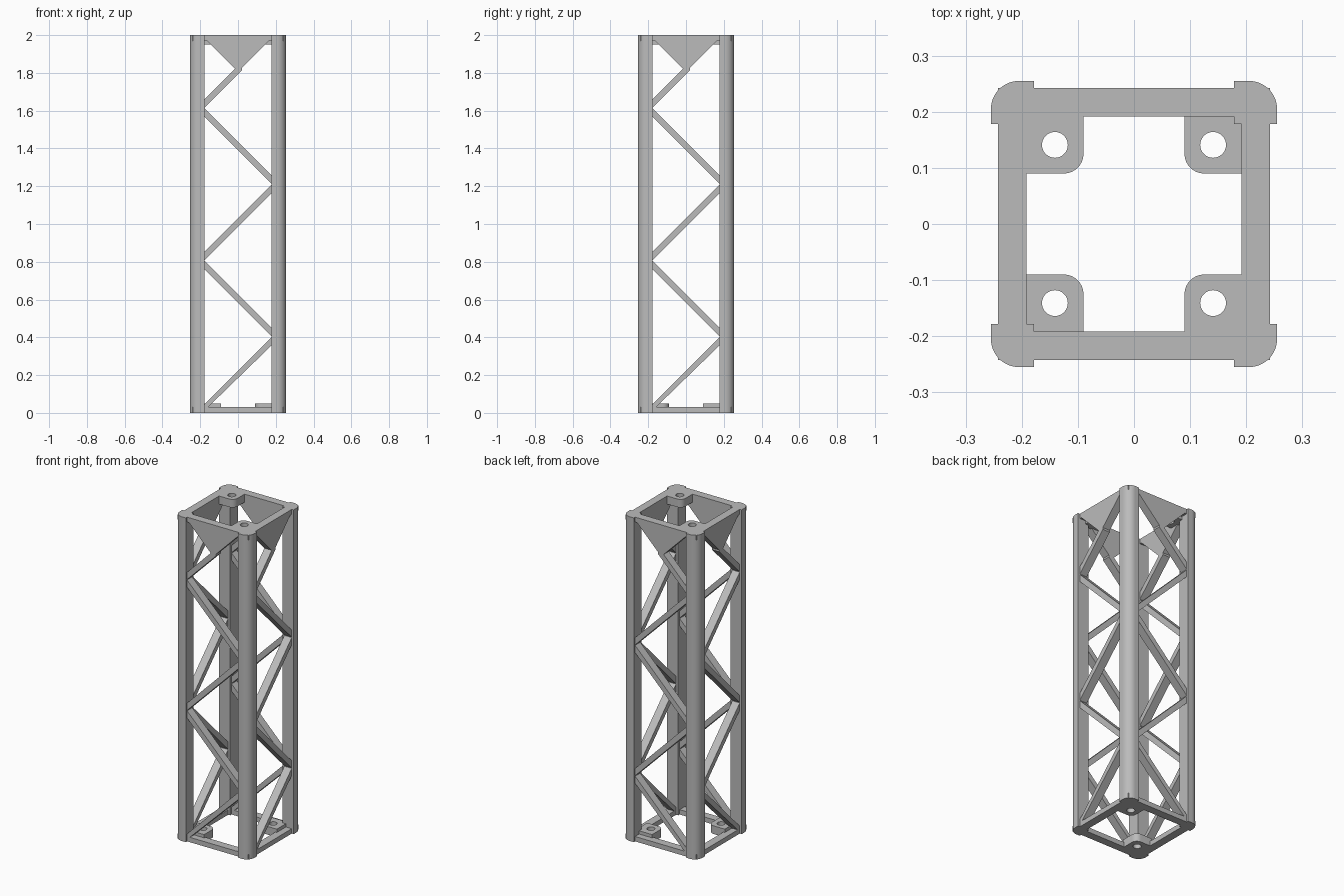
import bpy, bmesh, math
from mathutils import Matrix, Vector

if "Cube" in bpy.data.objects:
    bpy.data.objects.remove(bpy.data.objects["Cube"], do_unlink=True)

GREY = (0.5, 0.5, 0.5, 1.0)
mat = bpy.data.materials.new("plain grey")
mat.use_nodes = True
mat.diffuse_color = GREY
mat.node_tree.nodes["Principled BSDF"].inputs["Base Color"].default_value = GREY

H = 2.0                     # tower height
POST_IN, POST_OUT = 0.178, 0.255
RING_IN, RING_OUT = 0.192, 0.242
RING_T, EAR_T = 0.03, 0.05
STEP = 0.4035               # height of one truss bay
HALF = 0.0225               # half brace height, measured vertically
WALL = (RING_IN + RING_OUT) / 2
WALL_T = RING_OUT - RING_IN


def arc(cx, cy, r, start, end, n):
    """Points along an arc, angles in degrees."""
    angles = [math.radians(start + (end - start) * i / n) for i in range(n + 1)]
    return [(cx + r * math.cos(a), cy + r * math.sin(a)) for a in angles]


def square(r):
    return [(-r, -r), (r, -r), (r, r), (-r, r)]


def prism(name, loops, thickness, matrix):
    """Extrude closed outlines (inner ones become holes) about their plane."""
    curve = bpy.data.curves.new(name, "CURVE")
    curve.dimensions = "2D"
    curve.fill_mode = "BOTH"
    curve.extrude = thickness / 2
    for loop in loops:
        spline = curve.splines.new("POLY")
        spline.points.add(len(loop) - 1)
        for p, (x, y) in zip(spline.points, loop):
            p.co = (x, y, 0, 1)
        spline.use_cyclic_u = True
    temp = bpy.data.objects.new(name + "_outline", curve)
    bpy.context.collection.objects.link(temp)
    dg = bpy.context.evaluated_depsgraph_get()
    mesh = bpy.data.meshes.new_from_object(temp.evaluated_get(dg))
    bpy.data.objects.remove(temp, do_unlink=True)
    bpy.data.curves.remove(curve)

    bm = bmesh.new()
    bm.from_mesh(mesh)
    bmesh.ops.remove_doubles(bm, verts=bm.verts, dist=1e-5)
    bmesh.ops.transform(bm, matrix=matrix, verts=bm.verts)
    bmesh.ops.recalc_face_normals(bm, faces=bm.faces)
    for f in bm.faces:
        f.smooth = True
    bm.to_mesh(mesh)
    bm.free()
    mesh.set_sharp_from_angle(angle=math.radians(30))
    mesh.name = name
    mesh.materials.clear()
    mesh.materials.append(mat)
    obj = bpy.data.objects.new(name, mesh)
    bpy.context.collection.objects.link(obj)
    return obj


def lift(z, turn=0):
    return Matrix.Translation((0, 0, z)) @ Matrix.Rotation(math.radians(turn), 4, "Z")


def wall(u, n, offset):
    """Plane with horizontal axis u, vertical z and normal n."""
    m = Matrix((u, Vector((0, 0, 1)), n)).transposed().to_4x4()
    m.translation = n * offset
    return m


# Corner posts: square inside, rounded outside
R = 0.05
post = [(POST_IN, POST_IN), (POST_OUT, POST_IN)]
post += arc(POST_OUT - R, POST_OUT - R, R, 0, 90, 12) + [(POST_IN, POST_OUT)]
corners = {"back_left": 0, "back_right": 90, "front_right": 180, "front_left": 270}
for name, turn in corners.items():
    prism("post_" + name, [post], H, lift(H / 2, turn))

# Bottom and top frames
for name, z in (("bottom_frame", RING_T / 2), ("top_frame", H - RING_T / 2)):
    prism(name, [square(RING_OUT), square(RING_IN)], RING_T, lift(z))

# Bolt ears: one diagonal pair at the bottom, the other at the top
E, ER, C = 0.09, 0.035, 0.141
ear = [(RING_IN + 0.01, RING_IN + 0.01), (E, RING_IN + 0.01)]
ear += arc(E + ER, E + ER, ER, 180, 270, 8) + [(RING_IN + 0.01, E)]
hole = arc(C, C, 0.023, 0, 360, 32)[:-1]
for name, turn in corners.items():
    z = EAR_T / 2 if turn in (0, 180) else H - EAR_T / 2
    prism("bolt_ear_" + name, [ear, hole], EAR_T, lift(z, turn))

# Zigzag braces and triangular gussets on all four walls
X, Y = Vector((1, 0, 0)), Vector((0, 1, 0))
walls = {"front": (X, -Y, WALL), "back": (X, -Y, -WALL),
         "left": (Y, X, WALL), "right": (Y, X, -WALL)}
U = 0.19
gusset = [(-U, H), (-U, 1.805 + U), (0, 1.805), (U, 1.805 + U), (U, H)]
for name, (u, n, offset) in walls.items():
    m = wall(u, n, offset)
    prism("gusset_" + name, [gusset], WALL_T, m)
    for i in range(5):
        side = 1 if i % 2 == 0 else -1
        mid = (i + 0.5) * STEP
        end = U if i < 4 else 0.02      # the last brace dies into the gusset
        bar = [(side * x, max(0, mid + x + h))
               for x, h in ((-U, -HALF), (end, -HALF), (end, HALF), (-U, HALF))]
        prism(f"brace_{name}_{i + 1}", [bar], WALL_T, m)
